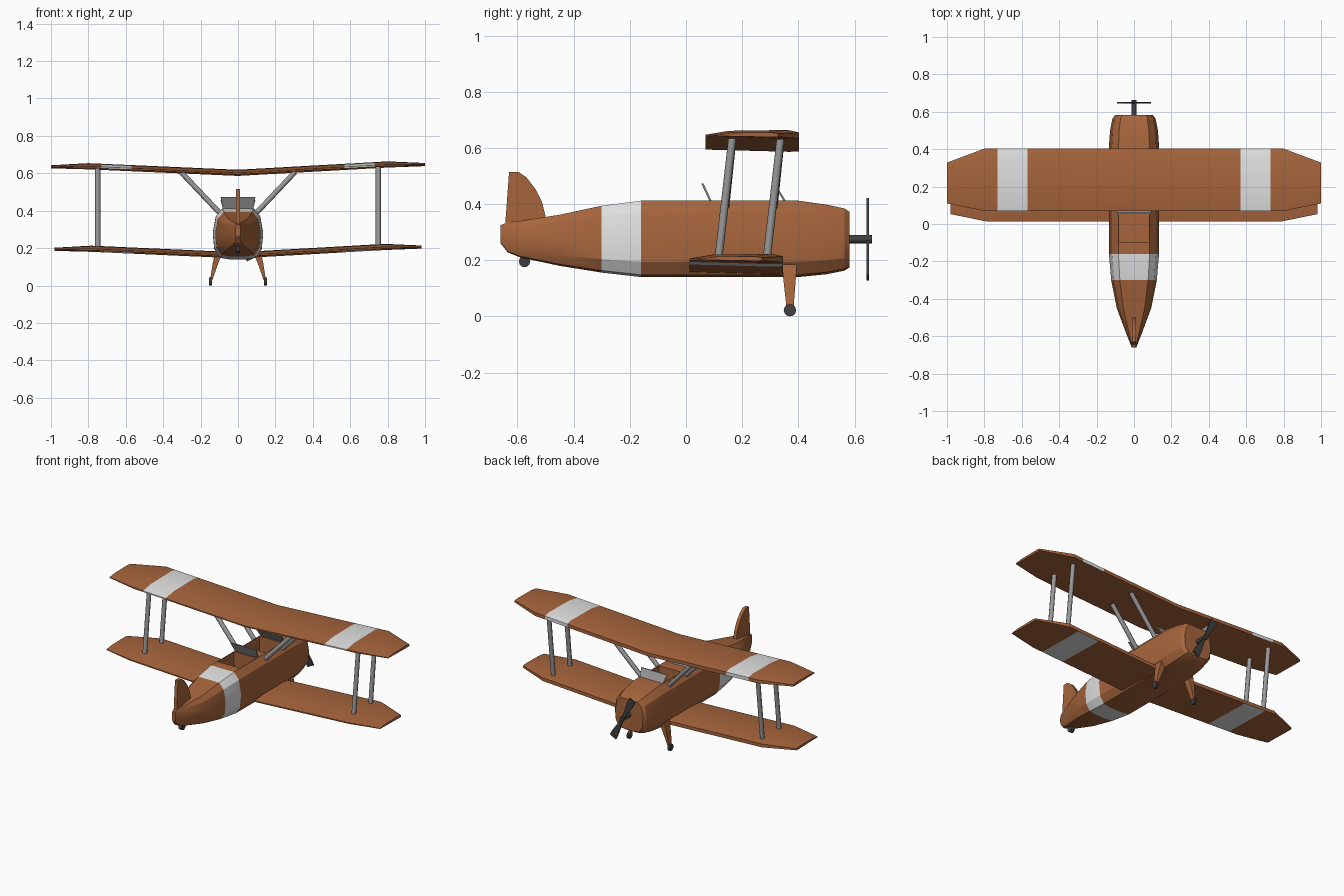
import bpy, bmesh, math
from mathutils import Vector, Matrix

if "Cube" in bpy.data.objects:
    bpy.data.objects.remove(bpy.data.objects["Cube"])


def mat(name, r, g, b):
    m = bpy.data.materials.new(name)
    m.diffuse_color = (r, g, b, 1)
    m.use_nodes = True
    m.node_tree.nodes["Principled BSDF"].inputs["Base Color"].default_value = m.diffuse_color
    return m


BROWN = mat("brown paint", 0.385, 0.13, 0.045)
WHITE = mat("white stripe", 0.76, 0.76, 0.76)
GREY = mat("grey metal", 0.32, 0.32, 0.32)
DARK = mat("dark rubber", 0.05, 0.05, 0.053)


def finish(name, bm, mats, smooth=None):
    bmesh.ops.recalc_face_normals(bm, faces=bm.faces[:])
    me = bpy.data.meshes.new(name)
    bm.to_mesh(me)
    bm.free()
    ob = bpy.data.objects.new(name, me)
    bpy.context.collection.objects.link(ob)
    for m in mats:
        me.materials.append(m)
    if smooth:
        bpy.ops.object.select_all(action='DESELECT')
        ob.select_set(True)
        bpy.context.view_layer.objects.active = ob
        bpy.ops.object.shade_smooth_by_angle(angle=math.radians(smooth))
    return ob


def loft(rings):
    """Closed skin through equal-length rings, capped at both ends."""
    bm = bmesh.new()
    vs = [[bm.verts.new(p) for p in r] for r in rings]
    n = len(rings[0])
    for a, b in zip(vs, vs[1:]):
        for i in range(n):
            bm.faces.new((a[i], a[(i + 1) % n], b[(i + 1) % n], b[i]))
    bm.faces.new(vs[0])
    bm.faces.new(vs[-1])
    bmesh.ops.recalc_face_normals(bm, faces=bm.faces[:])
    bm.normal_update()
    return bm


def rod(name, a, b, r, m, sides=8, smooth=50):
    a, b = Vector(a), Vector(b)
    bm = bmesh.new()
    d = b - a
    M = Matrix.Translation((a + b) / 2) @ d.to_track_quat('Z', 'Y').to_matrix().to_4x4()
    bmesh.ops.create_cone(bm, cap_ends=True, segments=sides, radius1=r, radius2=r,
                          depth=d.length, matrix=M)
    return finish(name, bm, [m], smooth)


def box(name, lo, hi, m):
    c = [(p + q) / 2 for p, q in zip(lo, hi)]
    s = [q - p for p, q in zip(lo, hi)]
    bm = bmesh.new()
    bmesh.ops.create_cube(bm, size=1, matrix=Matrix.Translation(c) @ Matrix.Diagonal((*s, 1)))
    return finish(name, bm, [m])


# fuselage: stations (y, top, bottom, half width) with a rounded-box section
half = [(0.62, 1.0), (0.88, 0.85), (1.0, 0.52), (0.94, 0.2), (0.72, 0.03), (0.35, 0.0)]
section = half + [(-u, v) for u, v in reversed(half)]
stations = [(-0.66, 0.325, 0.26, 0.013), (-0.635, 0.335, 0.228, 0.022),
            (-0.59, 0.34, 0.21, 0.04), (-0.45, 0.362, 0.18, 0.092),
            (-0.30, 0.394, 0.156, 0.122), (-0.16, 0.412, 0.14, 0.134),
            (0.40, 0.412, 0.14, 0.135), (0.50, 0.398, 0.15, 0.128),
            (0.565, 0.384, 0.163, 0.115), (0.583, 0.372, 0.175, 0.1)]
bm = loft([[(u * w, y, b + v * (t - b)) for u, v in section] for y, t, b, w in stations])
for f in bm.faces:
    if -0.3 < f.calc_center_median().y < -0.16:
        f.material_index = 1
body = finish("fuselage", bm, [BROWN, WHITE], 25)

# two open cockpits cut from the top
for y0, y1 in ((-0.095, 0.075), (0.165, 0.335)):
    cut = box("cockpit_cutter", (-0.08, y0, 0.29), (0.08, y1, 0.5), BROWN)
    cut.hide_render = True
    mod = body.modifiers.new("cockpit", 'BOOLEAN')
    mod.operation, mod.object, mod.solver = 'DIFFERENCE', cut, 'EXACT'
    bpy.context.view_layer.objects.active = body
    bpy.ops.object.modifier_apply(modifier=mod.name)
    bpy.data.objects.remove(cut)

# wings: (chord fraction, height) profile swept across the span
profile = [(0, 0), (0, 0.008), (0.25, 0.022), (0.88, 0.025), (1, 0.016), (1, -0.006), (0.9, -0.008)]
span = [-1, -0.8, -0.73, -0.57, 0, 0.57, 0.73, 0.8, 1]


def wing(name, y0, y1, z, scale, upper):
    rings = []
    for s in span:
        tip = abs(s) == 1
        a, b = (y0 + 0.04, y1 - 0.075) if tip else (y0, y1)
        lift = z + 0.05 * min(abs(s), 0.85) + 0.006 * s
        k = 0.5 if tip else 1
        rings.append([(s * scale, a + t * (b - a), lift + h * k) for t, h in profile])
    bm = loft(rings)
    for f in bm.faces:
        x = abs(f.calc_center_median().x) / scale
        side = f.normal.z > -0.5 if upper else f.normal.z < -0.5
        if 0.57 < x < 0.73 and side:
            f.material_index = 1
    return finish(name, bm, [BROWN, WHITE], 20)


wing("upper_wing", 0.07, 0.403, 0.594, 1.0, True)
wing("lower_wing", 0.013, 0.345, 0.153, 0.982, False)

# struts and landing gear, both sides
for s, side in ((-1, "left"), (1, "right")):
    for y, row in ((0.115, "rear"), (0.287, "front")):
        rod(f"{side}_{row}_wing_strut", (s * 0.75, y, 0.2), (s * 0.75, y + 0.05, 0.635), 0.014, GREY)
        rod(f"{side}_{row}_cabane_strut", (s * 0.095, y + 0.025, 0.385),
            (s * 0.305, y + 0.048, 0.607), 0.014, GREY)
    legs = [(0.095, 0.2, 0.34, 0.396, 0.022), (0.12, 0.12, 0.348, 0.39, 0.015),
            (0.143, 0.03, 0.358, 0.383, 0.006)]
    finish(f"{side}_gear_leg", loft([[(s * (x - w), a, z), (s * (x + w), a, z),
           (s * (x + w), b, z), (s * (x - w), b, z)] for x, z, a, b, w in legs]), [BROWN])
    rod(f"{side}_wheel", (s * 0.14, 0.37, 0.022), (s * 0.154, 0.37, 0.022), 0.022, DARK, 12)
rod("tail_wheel", (-0.012, -0.575, 0.195), (0.012, -0.575, 0.195), 0.02, DARK, 12)

# tail fin
fin = [(-0.645, 0.31), (-0.63, 0.515), (-0.597, 0.515), (-0.568, 0.495),
       (-0.535, 0.452), (-0.512, 0.405), (-0.495, 0.335)]
finish("tail_fin", loft([[(x, y, z) for y, z in fin] for x in (-0.011, 0.011)]), [BROWN])

# windshields, leaning back over each cockpit
for y, h, name in ((0.09, 0.066, "rear_windshield"), (0.355, 0.05, "front_windshield")):
    rings = [[(s * 0.08, y - 0.004, 0.405), (s * 0.08, y + 0.004, 0.405),
              (s * 0.093, y - 0.028, 0.408 + h), (s * 0.093, y - 0.036, 0.408 + h)] for s in (-1, 1)]
    finish(name, loft(rings), [GREY])

# propeller: shaft and two flat, widening blades
rod("propeller_shaft", (0, 0.57, 0.275), (0, 0.663, 0.275), 0.015, DARK, 10)
turn = Matrix.Translation((0, 0.648, 0.275)) @ Matrix.Rotation(math.radians(-27), 4, 'Y')
for s, name in ((1, "upper_propeller_blade"), (-1, "lower_propeller_blade")):
    rings = []
    for d, w in ((0.0, 0.009), (0.04, 0.011), (0.11, 0.022), (0.153, 0.024)):
        rings.append([turn @ Vector(p) for p in ((-w, -0.005, s * d), (w, -0.005, s * d),
                                                 (w, 0.004, s * d), (-w, 0.004, s * d))])
    finish(name, loft(rings), [DARK])
